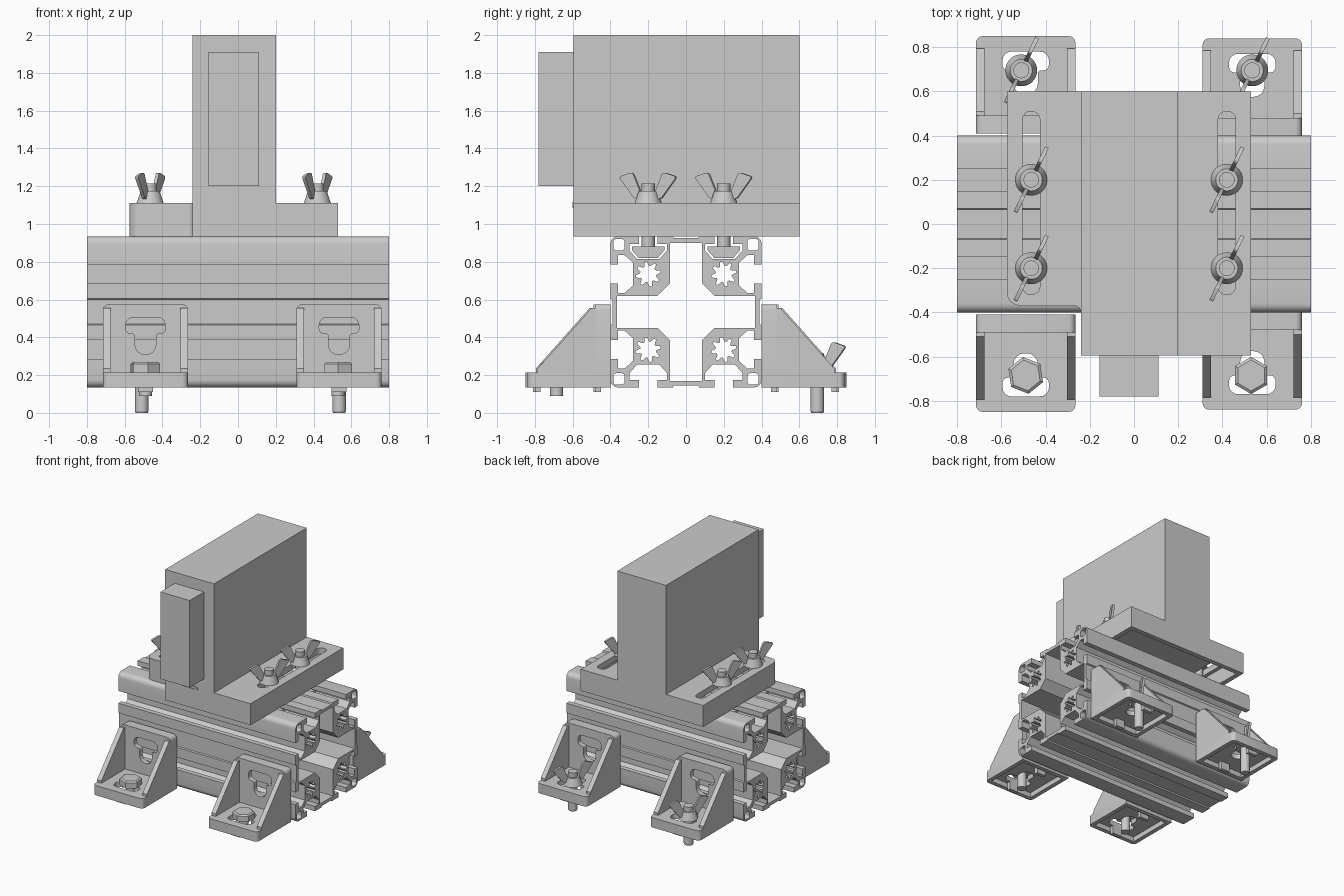
import bpy, bmesh
from math import sin, cos, pi, radians, atan2
from mathutils import Matrix, Vector

if "Cube" in bpy.data.objects:
    bpy.data.objects.remove(bpy.data.objects["Cube"])

grey = bpy.data.materials.new("light_grey")
grey.use_nodes = True
grey.diffuse_color = (0.6, 0.6, 0.6, 1)
grey.node_tree.nodes["Principled BSDF"].inputs["Base Color"].default_value = (0.6, 0.6, 0.6, 1)

# Columns send the drawn outline's two axes and the extrusion axis into the model
PLANES = {
    "XY": Matrix.Identity(3),
    "YZ": Matrix(((0, 0, 1), (1, 0, 0), (0, 1, 0))),
    "XZ": Matrix(((1, 0, 0), (0, 0, 1), (0, 1, 0))),
}


def rounded(points, radius, steps=4):
    """Outline with every corner filleted; radius is one number or one per corner."""
    pts = [Vector(p) for p in points]
    out = []
    for i, p in enumerate(pts):
        r = radius[i] if isinstance(radius, list) else radius
        before, after = pts[i - 1] - p, pts[(i + 1) % len(pts)] - p
        r = min(r, 0.49 * before.length, 0.49 * after.length)
        if r == 0:
            out.append(p)
            continue
        a, b = p + before.normalized() * r, p + after.normalized() * r
        c = a + b - p
        for k in range(steps + 1):
            t = k / steps * pi / 2
            out.append(c + (a - c) * cos(t) + (b - c) * sin(t))
    return out


def rect(x0, x1, y0, y1):
    return [(x0, y0), (x1, y0), (x1, y1), (x0, y1)]


def prism(bm, loops, plane, lo, hi):
    """Extrude an outline; any further loops are holes."""
    part = bmesh.new()
    edges = []
    for loop in loops:
        vs = [part.verts.new((p[0], p[1], lo)) for p in loop]
        edges += [part.edges.new((vs[i - 1], vs[i])) for i in range(len(vs))]
    bmesh.ops.triangle_fill(part, use_beauty=True, edges=edges, normal=(0, 0, 1))
    ext = bmesh.ops.extrude_face_region(part, geom=part.faces[:], use_keep_orig=True)
    top = [g for g in ext["geom"] if isinstance(g, bmesh.types.BMVert)]
    bmesh.ops.translate(part, verts=top, vec=(0, 0, hi - lo))
    part.transform(PLANES[plane].to_4x4())
    bmesh.ops.recalc_face_normals(part, faces=part.faces[:])
    mesh = bpy.data.meshes.new("part")
    part.to_mesh(mesh)
    part.free()
    bm.from_mesh(mesh)
    bpy.data.meshes.remove(mesh)


def cone(bm, r0, r1, z0, z1, sides=32):
    bmesh.ops.create_cone(bm, cap_ends=True, segments=sides, radius1=r0, radius2=r1,
                          depth=z1 - z0, matrix=Matrix.Translation((0, 0, (z0 + z1) / 2)))


def finish(bm, name):
    mesh = bpy.data.meshes.new(name)
    bm.to_mesh(mesh)
    bm.free()
    mesh.materials.append(grey)
    mesh.shade_smooth()
    mesh.set_sharp_from_angle(angle=radians(30))
    return mesh


def place(mesh, name, loc=(0, 0, 0), turn=0):
    ob = bpy.data.objects.new(name, mesh)
    ob.location = loc
    ob.rotation_euler.z = turn
    bpy.context.collection.objects.link(ob)


# Slotted rail: one side of the outline turned four times, plus its holes
def slot(c):
    half = [(0.05, 0), (0.05, 0.04), (0.1, 0.04), (0.1, 0.075), (0.06, 0.12)]
    return [(c - u, 0.4 - d) for u, d in half] + [(c + u, 0.4 - d) for u, d in reversed(half)]


def four(points):
    out = []
    for i in range(4):
        for x, y in points:
            out.append((x, y))
        points = [(y, -x) for x, y in points]
    return out


MID = 0.535
corner = [(-0.36 - 0.04 * cos(t * pi / 10), 0.36 + 0.04 * sin(t * pi / 10)) for t in range(6)]
groove = [(-0.07, 0.4), (-0.065, 0.39), (0.065, 0.39), (0.07, 0.4)]
loops = [four(corner + slot(-0.2) + groove + slot(0.2)),
         four([(-0.085, 0.365), (0.085, 0.365), (0.085, 0.15), (0.15, 0.085)])]
for sx in (-1, 1):
    for sy in (-1, 1):
        square = rounded(rect(0.325, 0.385, 0.325, 0.385), 0.015)
        loops.append([(sx * x, sy * y) for x, y in square])
        star = []
        for k in range(32):
            r = 0.066 if k % 4 < 2 else 0.043
            a = (k + 0.5) * pi / 16
            star.append((sx * 0.2 + r * cos(a), sy * 0.2 + r * sin(a)))
        loops.append(star)
bm = bmesh.new()
prism(bm, [[(y, z + MID) for y, z in loop] for loop in loops], "YZ", -0.8, 0.8)
place(finish(bm, "slotted_rail"), "slotted_rail")

# Housing: hollow skirt, slotted flange plate and tall body
BOLT_X = (-0.465, 0.42)
outline = rounded([(-0.575, -0.37), (-0.24, -0.37), (-0.24, -0.595), (0.53, -0.595),
                   (0.53, 0.6), (-0.575, 0.6)], [0.06, 0.03, 0, 0, 0, 0])
recess = [(-0.535, -0.33), (-0.2, -0.33), (-0.2, -0.555), (0.49, -0.555), (0.49, 0.56), (-0.535, 0.56)]
bm = bmesh.new()
prism(bm, [outline, recess], "XY", 0.935, 1.06)
slots = [rounded(rect(x - 0.04, x + 0.04, -0.32, 0.51), 0.04) for x in BOLT_X]
prism(bm, [outline] + slots, "XY", 1.06, 1.11)
prism(bm, [rect(-0.24, 0.2, -0.595, 0.6)], "XY", 1.11, 2.0)
place(finish(bm, "housing"), "housing")

bm = bmesh.new()
prism(bm, [rect(-0.155, 0.11, 1.2, 1.91)], "XZ", -0.78, -0.595)
place(finish(bm, "front_box"), "front_box")
bm = bmesh.new()
prism(bm, [rounded(rect(-0.095, 0.05, 1.088, 1.117), 0.01),
           rounded(rect(-0.08, 0.035, 1.096, 1.109), 0.005)], "XZ", -0.6, -0.595)
place(finish(bm, "front_slot_frame"), "front_slot_frame")

# Wing nut, resting on its own z = 0
bm = bmesh.new()
cone(bm, 0.072, 0.05, 0, 0.065)
wing = rounded([(0.03, 0.03), (0.075, 0.02), (0.17, 0.14), (0.09, 0.165)], 0.015)
for side in (-1, 1):
    prism(bm, [[(side * x, z) for x, z in wing]], "XZ", -0.009, 0.009)
wing_nut = finish(bm, "wing_nut")
WING_TURN = atan2(0.31, 0.15)

# Clamp bolt with its slot nut
bm = bmesh.new()
cone(bm, 0.035, 0.035, 0.87, 1.215)
nut = [(-0.085, 0.88), (0.085, 0.88), (0.085, 0.86), (0.05, 0.82), (-0.05, 0.82), (-0.085, 0.86)]
prism(bm, [nut], "YZ", -0.08, 0.08)
clamp_bolt = finish(bm, "clamp_bolt")
for x in BOLT_X:
    for y in (-0.2, 0.2):
        place(clamp_bolt, "clamp_bolt", (x, y, 0))
        place(wing_nut, "clamp_wing_nut", (x, y, 1.11), WING_TURN)

# Angle bracket: two hollow-backed plates with T-shaped holes, and two gussets
def t_hole(sign):
    half = [(0.055, 0.175), (0.055, 0.285), (0.105, 0.285), (0.105, 0.37)]
    pts = half + [(-x, d) for x, d in reversed(half)]
    return rounded([(x, sign * d) for x, d in pts], [0.05, 0.015, 0.04, 0.04, 0.04, 0.04, 0.015, 0.05])


W, T, L = 0.225, 0.08, 0.44
bm = bmesh.new()
foot = rounded(rect(-W, W, -L, 0), [0.03, 0.03, 0, 0])
wall = rounded(rect(-W, W, T, L), [0, 0, 0.03, 0.03])
prism(bm, [foot, rect(-0.19, 0.19, -0.405, -0.035)], "XY", 0, T / 2)
prism(bm, [foot, t_hole(-1)], "XY", T / 2, T)
prism(bm, [wall, rect(-0.19, 0.19, 0.1, 0.405)], "XZ", -T / 2, 0)
prism(bm, [wall, t_hole(1)], "XZ", -T, -T / 2)
for side in (-1, 1):
    x0, x1 = sorted((side * 0.186, side * W))
    prism(bm, [[(-T, T), (-T, 0.42), (-0.1, 0.42), (-0.385, 0.1), (-0.385, T)]], "YZ", x0, x1)
for d in (0.065, 0.385):
    prism(bm, [rect(-0.04, 0.04, -d - 0.015, -d + 0.015)], "XY", -0.025, T / 2)
bracket = finish(bm, "bracket")
FLOOR = 0.135
for x, gap in ((-0.49, 0.41), (0.535, 0.4)):
    place(bracket, "front_bracket", (x, -gap, FLOOR))
    place(bracket, "back_bracket", (x, gap, FLOOR), pi)

# Front hex bolts and back studs with wing nuts
bm = bmesh.new()
cone(bm, 0.084, 0.084, 0.215, 0.26, 6)
cone(bm, 0.084, 0.07, 0.26, 0.27, 6)
cone(bm, 0.035, 0.035, 0.09, 0.22)
hex_bolt = finish(bm, "hex_bolt")
bm = bmesh.new()
cone(bm, 0.032, 0.036, 0, 0.01)
cone(bm, 0.036, 0.036, 0.01, 0.315)
stud = finish(bm, "stud")
for x, turn in ((-0.49, 0.15), (0.53, 0)):
    place(hex_bolt, "front_hex_bolt", (x, -0.685, 0), turn)
for x in (-0.51, 0.535):
    place(stud, "back_stud", (x, 0.695, 0))
    place(wing_nut, "back_wing_nut", (x, 0.695, 0.212), WING_TURN)
